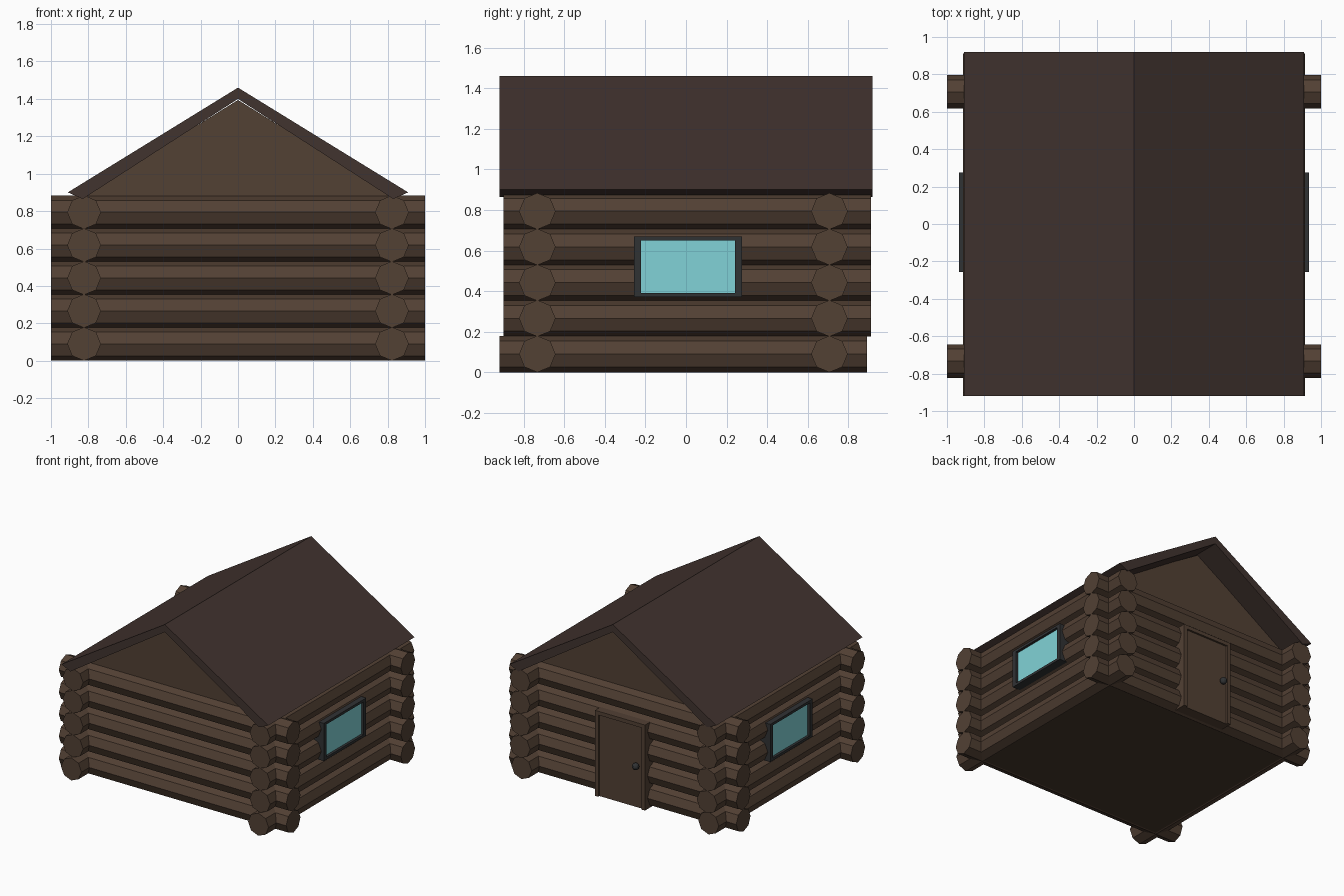
import bpy, bmesh, math
from mathutils import Matrix, Vector

if "Cube" in bpy.data.objects:
    bpy.data.objects.remove(bpy.data.objects["Cube"])


def material(name, rgb):
    m = bpy.data.materials.new(name)
    m.diffuse_color = (*rgb, 1)
    m.use_nodes = True
    m.node_tree.nodes["Principled BSDF"].inputs["Base Color"].default_value = m.diffuse_color
    return m


WOOD = material("log_brown", (0.085, 0.052, 0.034))
ROOF = material("roof_brown", (0.053, 0.033, 0.028))
FLOOR = material("floor_brown", (0.06, 0.038, 0.025))
GLASS = material("window_glass", (0.22, 0.65, 0.68))
DARK = material("dark_frame", (0.03, 0.032, 0.034))


def finish(name, bm, mat):
    bmesh.ops.recalc_face_normals(bm, faces=bm.faces)
    me = bpy.data.meshes.new(name)
    bm.to_mesh(me)
    bm.free()
    me.materials.append(mat)
    ob = bpy.data.objects.new(name, me)
    bpy.context.collection.objects.link(ob)
    return ob


def add_box(bm, lo, hi):
    lo, hi = Vector(lo), Vector(hi)
    mat = Matrix.Translation((lo + hi) / 2) @ Matrix.Diagonal((*(hi - lo), 1))
    bmesh.ops.create_cube(bm, size=1, matrix=mat)


def boxes(name, mat, *pairs):
    bm = bmesh.new()
    for lo, hi in pairs:
        add_box(bm, lo, hi)
    return finish(name, bm, mat)


def prism(name, profile, y0, y1, mat):
    """Extrude an x-z profile from y0 to y1."""
    bm = bmesh.new()
    face = bm.faces.new([bm.verts.new((x, y0, z)) for x, z in profile])
    out = bmesh.ops.extrude_face_region(bm, geom=[face])["geom"]
    verts = [v for v in out if isinstance(v, bmesh.types.BMVert)]
    bmesh.ops.translate(bm, verts=verts, vec=(0, y1 - y0, 0))
    return finish(name, bm, mat)


R, PITCH, ROWS = 0.09, 0.176, 5
SIDE_X, FRONT_Y, BACK_Y = 0.823, -0.733, 0.707


def log(name, a, b):
    """Eight-sided log with corners at top and bottom."""
    bm = bmesh.new()
    a, b = Vector(a), Vector(b)
    side = Vector((0, 0, 1)).cross((b - a).normalized())
    rings = []
    for p in (a, b):
        ring = []
        for i in range(8):
            t = i * math.pi / 4
            ring.append(bm.verts.new(p + side * R * math.cos(t) + Vector((0, 0, R * math.sin(t)))))
        rings.append(ring)
        bm.faces.new(ring)
    for i in range(8):
        j = (i + 1) % 8
        bm.faces.new((rings[0][i], rings[0][j], rings[1][j], rings[1][i]))
    finish(name, bm, WOOD)


# Log walls, the lowest side logs set slightly forward
for row in range(ROWS):
    z = R + row * PITCH
    for y, wall in ((FRONT_Y, "front"), (BACK_Y, "back")):
        log(f"{wall}_log_{row}", (-1, y, z), (1, y, z))
    y0, y1 = (-0.92, 0.892) if row == 0 else (-0.9, 0.912)
    for s, wall in ((-1, "left"), (1, "right")):
        log(f"{wall}_log_{row}", (s * SIDE_X, y0, z), (s * SIDE_X, y1, z))

# Floor slab
boxes("floor", FLOOR, ((-SIDE_X, FRONT_Y, 0.004), (SIDE_X, BACK_Y, 0.03)))

# Roof and gable ends
prism("roof", [(-0.91, 0.9), (0, 1.46), (0.91, 0.9), (0.83, 0.865), (0, 1.40), (-0.83, 0.865)],
      -0.92, 0.92, ROOF)
for y, end in ((FRONT_Y, "front"), (BACK_Y, "back")):
    prism(f"{end}_gable", [(-0.83, 0.86), (-0.83, 0.88), (0, 1.394), (0.83, 0.88), (0.83, 0.86)],
          y - 0.01, y + 0.01, WOOD)

# Side windows: frame bars and recessed pane
Y0, Y1, Z0, Z1 = -0.256, 0.276, 0.37, 0.67
for s, side in ((-1, "left"), (1, "right")):
    xa, xb = sorted((s * 0.84, s * 0.935))
    boxes(f"{side}_window_frame", DARK,
          ((xa, Y0, Z0), (xb, Y0 + 0.034, Z1)),
          ((xa, Y1 - 0.034, Z0), (xb, Y1, Z1)),
          ((xa, Y0 + 0.034, Z0), (xb, Y1 - 0.034, Z0 + 0.02)),
          ((xa, Y0 + 0.034, Z1 - 0.02), (xb, Y1 - 0.034, Z1)))
    ga, gb = sorted((s * 0.85, s * 0.915))
    boxes(f"{side}_window_pane", GLASS,
          ((ga, Y0 + 0.034, Z0 + 0.02), (gb, Y1 - 0.034, Z1 - 0.02)))

# Back door: frame, panel and knob
W, H, D0, D1 = 0.22, 0.685, 0.73, 0.83
boxes("door_frame", WOOD,
      ((-W, D0, 0.005), (-W + 0.03, D1, H)),
      ((W - 0.03, D0, 0.005), (W, D1, H)),
      ((-W + 0.03, D0, H - 0.03), (W - 0.03, D1, H)))
boxes("door_panel", WOOD, ((-W + 0.03, D0, 0.005), (W - 0.03, D1 - 0.015, H - 0.03)))
bm = bmesh.new()
bmesh.ops.create_uvsphere(bm, u_segments=12, v_segments=8, radius=0.027,
                          matrix=Matrix.Translation((-0.145, 0.84, 0.34)))
finish("door_knob", bm, DARK)
